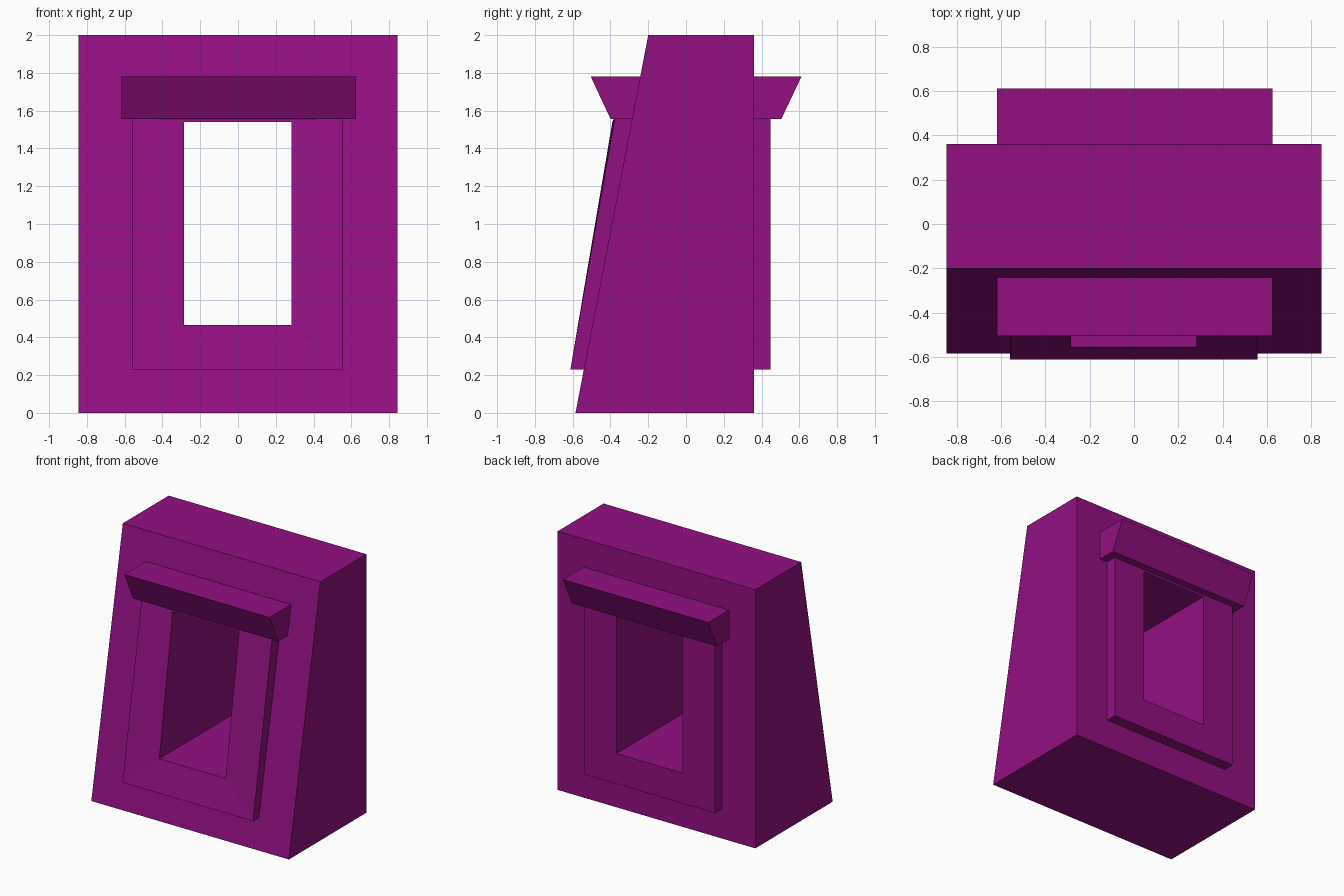
import bpy
import bmesh

# Remove the default cube
cube = bpy.data.objects.get("Cube")
if cube:
    bpy.data.objects.remove(cube, do_unlink=True)

# Single flat colour
purple = bpy.data.materials.new("purple")
purple.use_nodes = True
colour = (0.29, 0.005, 0.222, 1)
purple.diffuse_color = colour
purple.node_tree.nodes["Principled BSDF"].inputs["Base Color"].default_value = colour


def finish(bm, name):
    bmesh.ops.recalc_face_normals(bm, faces=bm.faces[:])
    mesh = bpy.data.meshes.new(name)
    bm.to_mesh(mesh)
    bm.free()
    mesh.materials.append(purple)
    obj = bpy.data.objects.new(name, mesh)
    bpy.context.collection.objects.link(obj)
    return obj


def rectangle(bm, x0, x1, z0, z1, y0, y1):
    """Four corners, leaning from y0 at the bottom to y1 at the top."""
    corners = ((x0, y0, z0), (x1, y0, z0), (x1, y1, z1), (x0, y1, z1))
    return [bm.verts.new(c) for c in corners]


def pierced_block(name, outer, inner, outer_front, inner_front, back):
    """Block with a rectangular tunnel, bridged from four rectangular loops."""
    bm = bmesh.new()
    loops = [rectangle(bm, *outer, *outer_front), rectangle(bm, *inner, *inner_front),
             rectangle(bm, *inner, back, back), rectangle(bm, *outer, back, back)]
    for a, b in zip(loops, loops[1:] + loops[:1]):
        for i in range(4):
            j = (i + 1) % 4
            bm.faces.new((a[i], a[j], b[j], b[i]))
    return finish(bm, name)


def wall_front(z):
    return -0.585 + 0.1925 * z


# Thick wall with a leaning front
pierced_block("wall", (-0.845, 0.845, 0, 2), (-0.4, 0.4, 0.35, 1.65),
              (wall_front(0), wall_front(2)), (wall_front(0.35), wall_front(1.65)), 0.36)

# Raised surround lining the opening
pierced_block("window_frame", (-0.56, 0.557, 0.23, 1.57), (-0.285, 0.282, 0.465, 1.54),
              (-0.612, -0.375), (-0.555, -0.39), 0.447)

# Flared lintel running through the wall
bm = bmesh.new()
ends = []
for x in (-0.618, 0.624):
    profile = ((-0.40, 1.557), (0.505, 1.557), (0.612, 1.782), (-0.505, 1.782))
    ends.append([bm.verts.new((x, y, z)) for y, z in profile])
    bm.faces.new(ends[-1])
for i in range(4):
    j = (i + 1) % 4
    bm.faces.new((ends[0][i], ends[0][j], ends[1][j], ends[1][i]))
finish(bm, "lintel")
